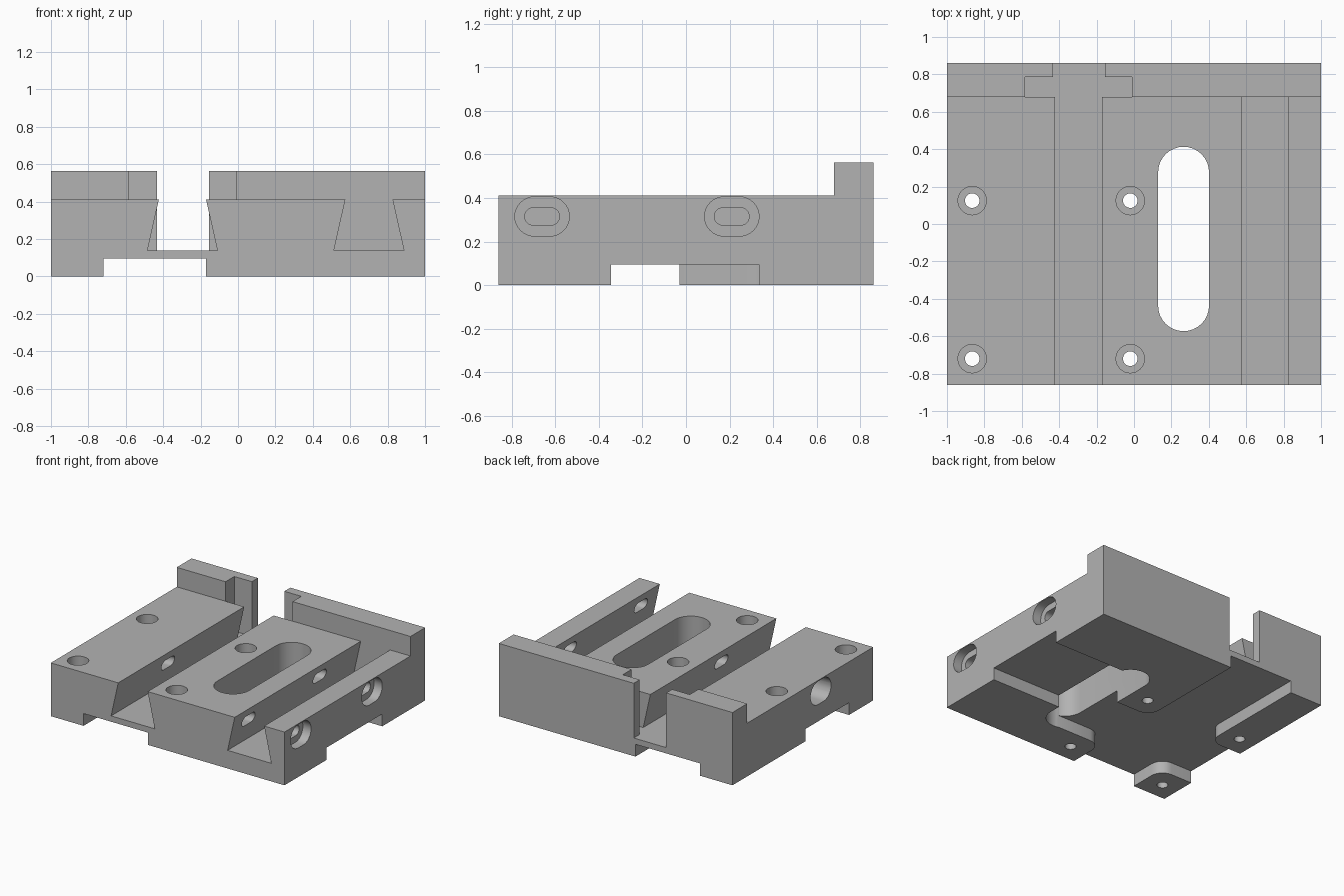
import bpy, bmesh
from math import sin, cos, pi

cube = bpy.data.objects.get("Cube")
if cube:
    bpy.data.objects.remove(cube, do_unlink=True)

PLACE = {
    "x": lambda p, q, a: (a, p, q),
    "y": lambda p, q, a: (p, a, q),
    "z": lambda p, q, a: (p, q, a),
}


def prism(name, profile, axis, lo, hi):
    """Extrude a closed 2D profile along an axis from lo to hi."""
    bm = bmesh.new()
    base = bm.faces.new([bm.verts.new(PLACE[axis](p, q, lo)) for p, q in profile])
    ext = bmesh.ops.extrude_face_region(bm, geom=[base])
    move = PLACE[axis](0, 0, hi - lo)
    bmesh.ops.translate(bm, vec=move, verts=[v for v in ext["geom"] if isinstance(v, bmesh.types.BMVert)])
    bmesh.ops.recalc_face_normals(bm, faces=bm.faces)
    mesh = bpy.data.meshes.new(name)
    bm.to_mesh(mesh)
    bm.free()
    obj = bpy.data.objects.new(name, mesh)
    bpy.context.collection.objects.link(obj)
    return obj


def rect(x0, x1, y0, y1):
    return [(x0, y0), (x1, y0), (x1, y1), (x0, y1)]


def arc(cx, cy, r, start, end, steps):
    angles = [start + (end - start) * i / steps for i in range(steps + 1)]
    return [(cx + r * cos(a), cy + r * sin(a)) for a in angles]


def circle(cx, cy, r):
    return arc(cx, cy, r, 0, 2 * pi, 32)[:-1]


def obround(cx, cy, half, r, along_y=False):
    """Slot outline: two half circles whose centres lie half away from the middle."""
    pts = arc(half, 0, r, -pi / 2, pi / 2, 16) + arc(-half, 0, r, pi / 2, 3 * pi / 2, 16)
    if along_y:
        pts = [(-q, p) for p, q in pts]
    return [(cx + p, cy + q) for p, q in pts]


# Body with raised rear rail
top, floor = 0.412, 0.14
body = prism("carriage_body", [(-0.86, 0), (0.86, 0), (0.86, 0.563), (0.68, 0.563),
                               (0.68, top), (-0.86, top)], "x", -1, 1)
cutters = []


def cut(name, profile, axis, lo, hi):
    cutters.append(prism(name, profile, axis, lo, hi))


# Dovetail grooves: the left-hand one runs into the rear pocket
for name, x, end in (("open_groove", -0.297, 0.73), ("closed_groove", 0.7, 0.68)):
    half, wide = 0.126, 0.187
    cut(name, [(x - wide, floor), (x + wide, floor), (x + half, top), (x + half, 0.7),
               (x - half, 0.7), (x - half, top)], "y", -1, end)

# Stepped gap through the rear rail
cut("rear_pocket", rect(-0.583, -0.01, 0.68, 0.787), "z", floor, 0.7)
cut("rear_gap", rect(-0.433, -0.155, 0.75, 1), "z", floor, 0.7)

# Underside relief that leaves four feet with rounded inner corners
r, front, back, a, b = 0.1, -0.565, -0.03, -0.72, -0.17
relief = [(-1.1, front)]
relief += arc(a - r, front - r, r, pi / 2, 0, 8)
relief += [(a, -1), (b, -1)]
relief += arc(b + r, front - r, r, pi, pi / 2, 8)
relief += [(0.265, front), (0.265, -0.345), (1.1, -0.345), (1.1, 0.335), (0.265, 0.335), (0.265, back)]
relief += arc(b + r, back + r, r, 3 * pi / 2, pi, 8)
relief += [(b, 1), (a, 1)]
relief += arc(a - r, back + r, r, 0, -pi / 2, 8)
relief += [(-1.1, back)]
cut("foot_relief", relief, "z", -0.1, 0.095)

# Long window through the middle block
cut("window", obround(0.265, -0.08, 0.357, 0.136, True), "z", -0.2, 0.8)

# Counterbored vertical mounting holes
for x in (-0.865, -0.02):
    for y in (-0.72, 0.125):
        cut("mount_hole", circle(x, y, 0.039), "z", -0.2, 0.8)
        cut("mount_counterbore", circle(x, y, 0.076), "z", 0.2, 0.8)

# Counterbored side slots: two on the left side, one on the right side
for y, outer, ledge, inner in ((-0.66, 1.2, 0.93, 0.45), (0.21, 1.2, 0.93, 0.45),
                               (-0.22, -1.2, -0.62, -0.02)):
    cut("side_slot", obround(y, 0.315, 0.04, 0.04), "x", *sorted((outer, inner)))
    cut("side_counterbore", obround(y, 0.315, 0.035, 0.09), "x", *sorted((outer, ledge)))

# Apply the cuts
bpy.context.view_layer.objects.active = body
for c in cutters:
    c.hide_render = True
    mod = body.modifiers.new(c.name, "BOOLEAN")
    mod.operation = "DIFFERENCE"
    mod.solver = "EXACT"
    mod.object = c
    bpy.ops.object.modifier_apply(modifier=mod.name)
    bpy.data.objects.remove(c, do_unlink=True)

# Plain grey metal
grey = bpy.data.materials.new("machined_grey")
grey.use_nodes = True
colour = (0.45, 0.45, 0.45, 1)
grey.diffuse_color = colour
grey.node_tree.nodes["Principled BSDF"].inputs["Base Color"].default_value = colour
body.data.materials.clear()
body.data.materials.append(grey)

bpy.ops.object.select_all(action="DESELECT")
body.select_set(True)
bpy.ops.object.shade_smooth_by_angle()
